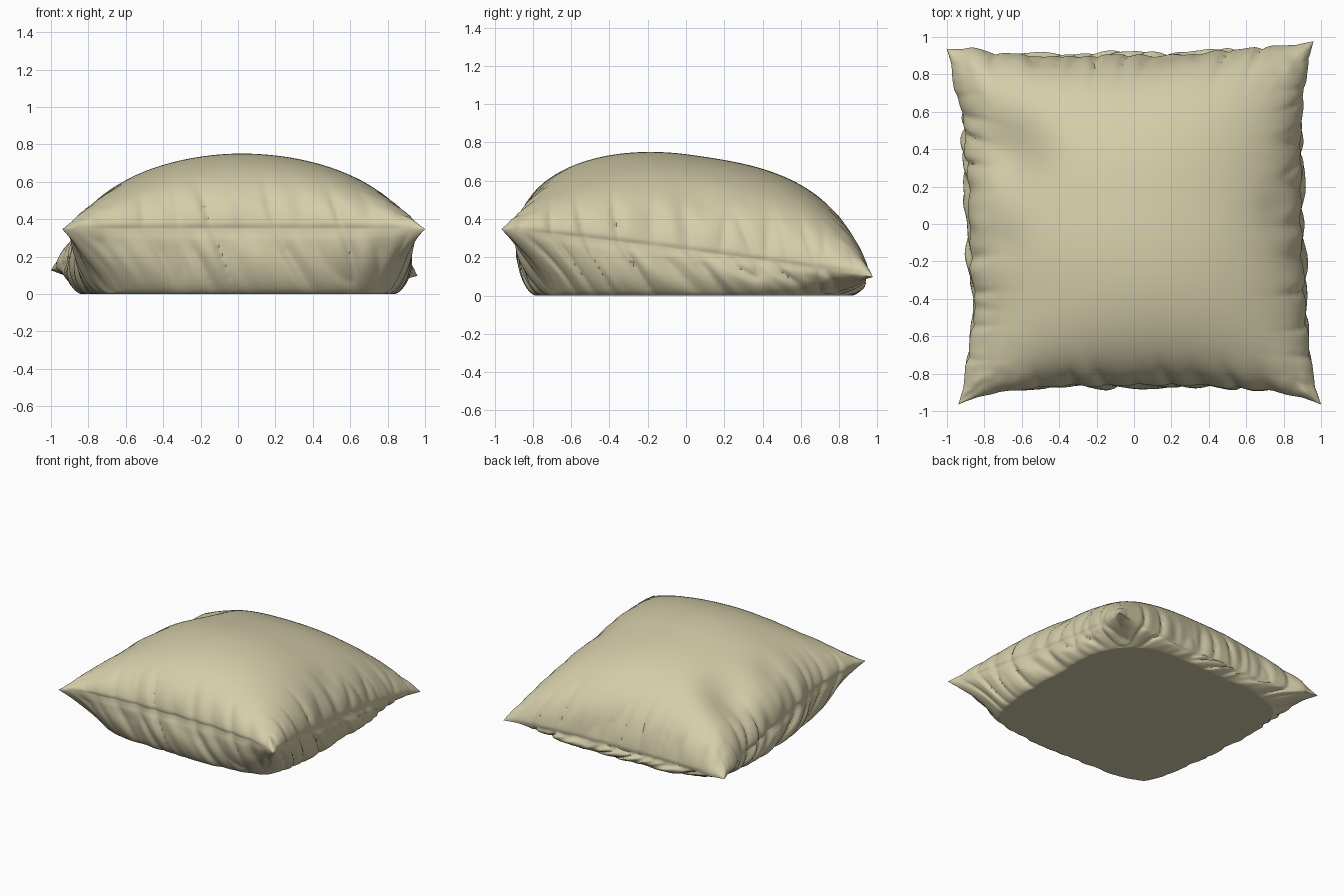
import bpy, bmesh, math
from mathutils import Vector, noise

if "Cube" in bpy.data.objects:
    bpy.data.objects.remove(bpy.data.objects["Cube"])

N = 160  # grid cells per side of each fabric panel


def outline(u, v):
    """Map the unit square to the seam outline with its drawn-out corners."""
    left = -0.97 - 0.03 * v + 0.08 * (1 - abs(v) ** 3) - 0.02 * math.exp(-((v - 0.8) / 0.12) ** 2)
    left += 0.02 * math.exp(-((v + 0.45) / 0.2) ** 2)
    right = 0.98 - 0.02 * v - 0.075 * (1 - abs(v) ** 3)
    front = -0.965 + 0.095 * (1 - abs(u) ** 3)
    back = 0.955 + 0.022 * u - 0.045 * (1 - u * u) + 0.022 * math.exp(-((u + 0.87) / 0.1) ** 2)
    x = left + (right - left) * (u + 1) / 2
    y = front + (back - front) * (v + 1) / 2
    return x, y


def seam_height(u, v):
    """The pillow leans: seam is high at the front and low at the back."""
    z = 0.222 - 0.125 * v + 0.012 * (1 - v * v)
    return z + 0.03 * max(0, -u) ** 3 * max(0, v) ** 3


def gather(s, seed, depth):
    """Narrow creases running away from the seam."""
    n = noise.noise(Vector((s * 5.5, seed, depth * 0.5)))
    m = noise.noise(Vector((s * 11, seed + 9, depth)))
    return (max(0, 1 - 2.2 * abs(n)) ** 2 + 0.5 * m) * (1 - abs(s) ** 6)


def wall(e, w):
    """Rounded wall profile: 0 at the seam, 1 once on the floor."""
    t = min(1, (1 - e) / w)
    return (1 - (1 - t) ** 2.5) ** 0.4


def panel_point(u, v, upper):
    a, b = abs(u), abs(v)
    su, sv = math.copysign(1, u), math.copysign(1, v)
    x, y = outline(u, v)
    zs = seam_height(u, v)
    if upper:
        # domed top, softer at the front than at the back
        fv = math.sqrt(max(0, 1 - b ** (2 if v < 0 else 3.1)))
        fu = math.sqrt(max(0, 1 - a ** ((1.9 if u < 0 else 2.0) + 0.7 * max(0, v) ** 2)))
        g = fu * fv
        z = zs + 0.502 * g
        # soft dents in the top panel
        for du, dv, r, d in ((-0.72, 0.40, 0.21, 0.085), (-0.8, -0.1, 0.12, 0.02),
                             (0.85, 0.05, 0.12, 0.02)):
            z -= d * math.exp(-((u - du) ** 2 + (v - dv) ** 2) / r ** 2)
        z = max(z, zs)
        shear = 0.1 * g
    else:
        # steep lower wall settling on a flat base, tucked under at the corners
        w = 0.035 + 0.25 * zs + 0.15 * (a * b) ** 3
        g = wall(a, w) * wall(b, w)
        z = max(0, zs * (1 - min(1, g * 1.01)))
        tuck = 0.29 * (a * b) ** 3.5 * g
        bulge = 0.02 * math.sin(math.pi * min(1, g))
        x += su * (bulge * a ** 9 * (1 - b ** 4) - tuck)
        y += sv * (bulge * b ** 9 * (1 - a ** 4) - tuck)
        shear = -0.2 * g
    # gathers and a pinched seam, pushed inward from each side
    pinch = 0.010 * math.exp(-((z - zs) / 0.018) ** 2)
    amp = 0.012 + (0.023 if upper else 0.020) * min(1, g * 3)
    x -= su * a ** 9 * (amp * gather(v + shear, su * 3, g) + pinch * (1 - b ** 8))
    y -= sv * b ** 9 * (amp * gather(u + shear, sv * 7 + 1, g) + pinch * (1 - a ** 8))
    # crumpled corner tips
    c = (a * b) ** 7 * (1 - max(a, b) ** 12)
    if z > 0.01:
        z = max(0, z + 0.07 * c * noise.noise(Vector((u * 14, v * 14, 2.0))))
    return x, y, z


# Pillow: upper and lower fabric panels, joined along the seam
bm = bmesh.new()
coords = [math.sin(math.pi / 2 * (2 * i / N - 1)) for i in range(N + 1)]
shared = {}
for upper in (True, False):
    grid = []
    for j, v in enumerate(coords):
        row = []
        for i, u in enumerate(coords):
            edge = i in (0, N) or j in (0, N)
            if edge and (i, j) in shared:
                row.append(shared[i, j])
                continue
            vert = bm.verts.new(panel_point(u, v, upper))
            if edge:
                shared[i, j] = vert
            row.append(vert)
        grid.append(row)
    for j in range(N):
        for i in range(N):
            q = [grid[j][i], grid[j][i + 1], grid[j + 1][i + 1], grid[j + 1][i]]
            if not upper:
                q.reverse()
            bm.faces.new(q)

mesh = bpy.data.meshes.new("pillow")
bm.to_mesh(mesh)
bm.free()
pillow = bpy.data.objects.new("pillow", mesh)
bpy.context.collection.objects.link(pillow)

# Cream fabric
fabric = bpy.data.materials.new("cream fabric")
fabric.diffuse_color = (0.66, 0.61, 0.40, 1)
fabric.use_nodes = True
fabric.node_tree.nodes["Principled BSDF"].inputs["Base Color"].default_value = fabric.diffuse_color
mesh.materials.append(fabric)

bpy.context.view_layer.objects.active = pillow
pillow.select_set(True)
bpy.ops.object.shade_smooth_by_angle(angle=math.radians(50))
